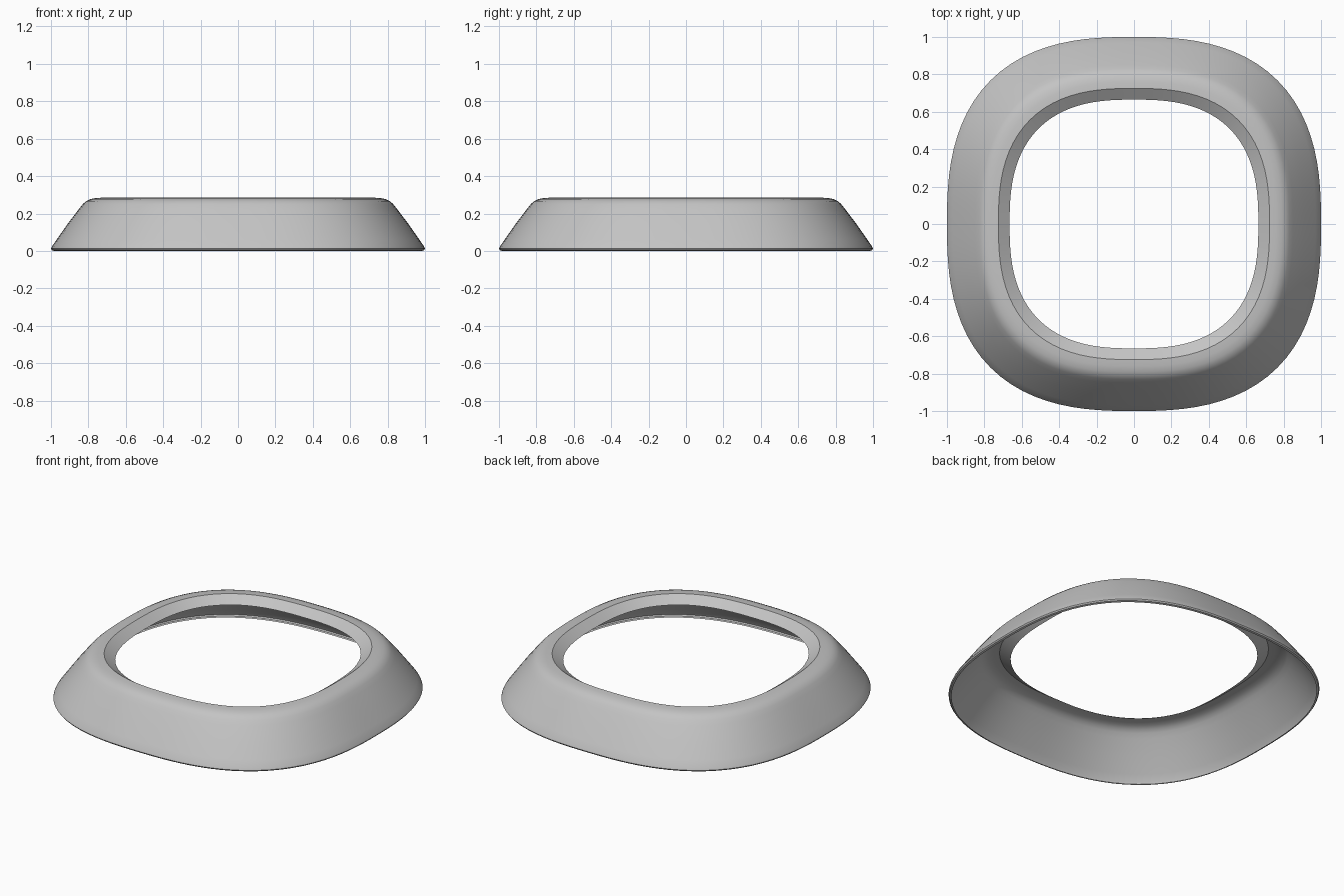
import bpy
import bmesh
from math import cos, sin, pi, radians, copysign

default = bpy.data.objects.get("Cube")
if default:
    bpy.data.objects.remove(default, do_unlink=True)

SEGMENTS = 96
SQUARENESS = 2.62

# Wall section, from the rolled foot up over the shoulder to the inner lip
SECTION = [
    (0.984, 0.0), (0.995, 0.004), (1.0, 0.012), (0.995, 0.024),
    (0.97, 0.06), (0.91, 0.146), (0.85, 0.225), (0.83, 0.25),
    (0.813, 0.266), (0.79, 0.277), (0.76, 0.283), (0.725, 0.285),
    (0.665, 0.242),
]


def plain_material(name, colour):
    mat = bpy.data.materials.new(name)
    mat.use_nodes = True
    mat.diffuse_color = colour
    bsdf = next(n for n in mat.node_tree.nodes if n.type == "BSDF_PRINCIPLED")
    bsdf.inputs["Base Color"].default_value = colour
    return mat


def rounded_square(angle, radius):
    """Point on a superellipse: a square with very soft corners."""
    c, s = cos(angle), sin(angle)
    reach = (abs(c) ** SQUARENESS + abs(s) ** SQUARENESS) ** (-1 / SQUARENESS)
    return radius * reach * c, radius * reach * s


# Thin open shell lofted through one ring per section point
bm = bmesh.new()
rings = []
for radius, height in SECTION:
    ring = []
    for i in range(SEGMENTS):
        x, y = rounded_square(2 * pi * i / SEGMENTS, radius)
        ring.append(bm.verts.new((x, y, height)))
    rings.append(ring)

for low, high in zip(rings, rings[1:]):
    for i in range(SEGMENTS):
        j = (i + 1) % SEGMENTS
        bm.faces.new((low[i], low[j], high[j], high[i]))

mesh = bpy.data.meshes.new("flared_ring")
bm.to_mesh(mesh)
bm.free()
ring_object = bpy.data.objects.new("flared_ring", mesh)
bpy.context.collection.objects.link(ring_object)
mesh.materials.append(plain_material("light grey", (0.55, 0.55, 0.55, 1.0)))

# Smooth wall with a crisp crease at the inner lip
bpy.ops.object.select_all(action="DESELECT")
ring_object.select_set(True)
bpy.context.view_layer.objects.active = ring_object
bpy.ops.object.shade_smooth_by_angle(angle=radians(30))
